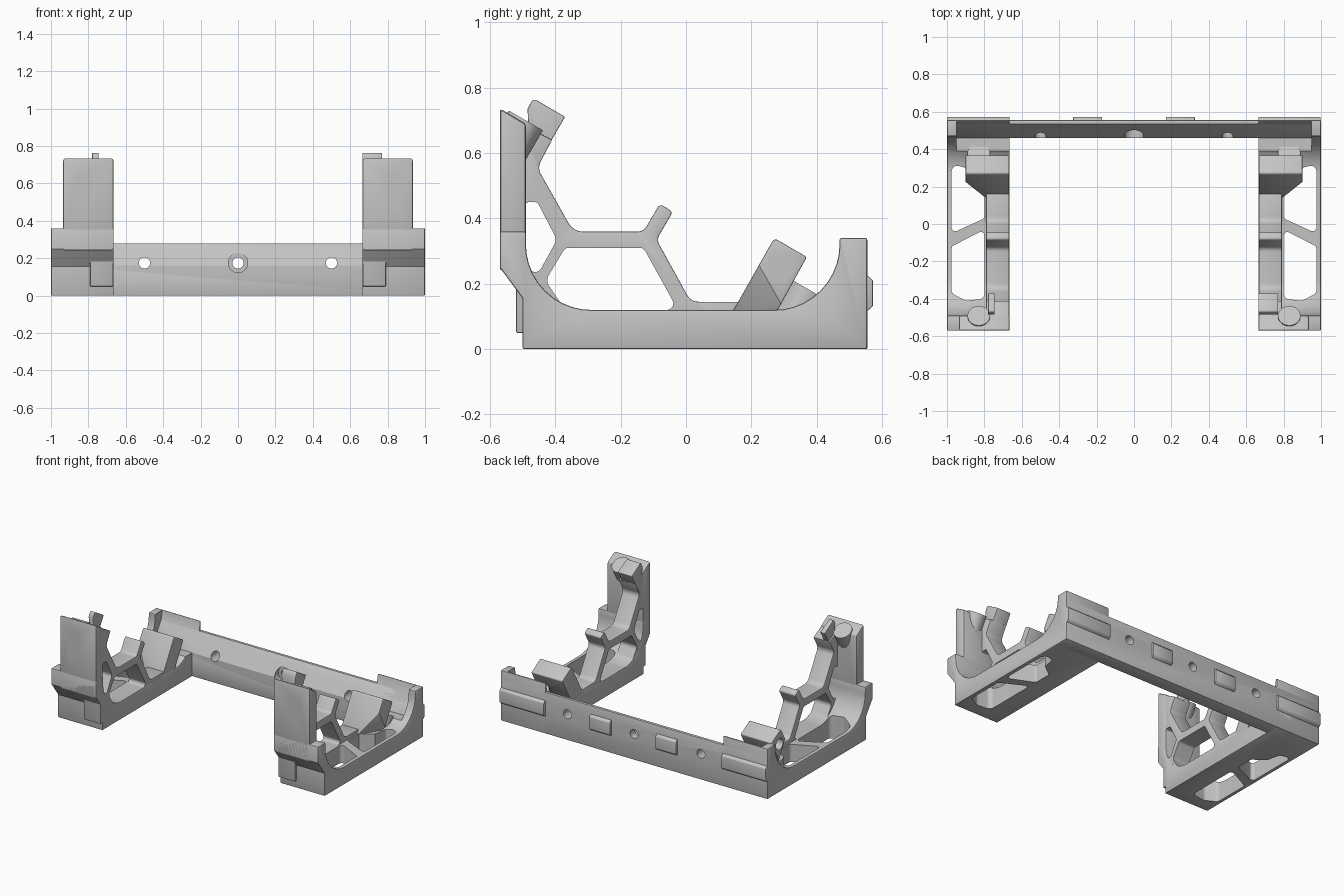
import bpy, bmesh, math
from mathutils import Vector

if "Cube" in bpy.data.objects:
    bpy.data.objects.remove(bpy.data.objects["Cube"])

grey = bpy.data.materials.new("plain_grey")
grey.use_nodes = True
grey.diffuse_color = (0.55, 0.55, 0.55, 1)
grey.node_tree.nodes["Principled BSDF"].inputs["Base Color"].default_value = (0.55, 0.55, 0.55, 1)
parts = []
TILT = Vector((0, 0.5, 0.866))


def finish(name, bm):
    bmesh.ops.recalc_face_normals(bm, faces=bm.faces)
    mesh = bpy.data.meshes.new(name)
    bm.to_mesh(mesh)
    bm.free()
    mesh.materials.append(grey)
    obj = bpy.data.objects.new(name, mesh)
    bpy.context.collection.objects.link(obj)
    parts.append(obj)
    return obj


def rounded(points, steps=10):
    """Points are (a, b) or (a, b, radius); corners with a radius become arcs."""
    out = []
    for i, p in enumerate(points):
        c = Vector(p[:2])
        if len(p) == 2:
            out.append(c)
            continue
        u = (Vector(points[i - 1][:2]) - c).normalized()
        v = (Vector(points[(i + 1) % len(points)][:2]) - c).normalized()
        half = u.angle(v) / 2
        reach, w = p[2] / math.tan(half), math.sin(half)
        for k in range(steps + 1):
            t = k / steps
            a, m, b = (1 - t) ** 2, 2 * w * t * (1 - t), t * t
            out.append((a * (c + u * reach) + m * c + b * (c + v * reach)) / (a + m + b))
    return out


def prism(name, points, lo, hi, axis="x"):
    place = {"x": lambda p, h: (h, p[0], p[1]),
             "y": lambda p, h: (p[0], h, p[1]),
             "z": lambda p, h: (p[0], p[1], h)}[axis]
    bm = bmesh.new()
    rings = [[bm.verts.new(place(p, h)) for p in rounded(points)] for h in (lo, hi)]
    n = len(rings[0])
    for ring in rings:
        bm.faces.new(ring)
    for i in range(n):
        j = (i + 1) % n
        bm.faces.new((rings[0][i], rings[0][j], rings[1][j], rings[1][i]))
    return finish(name, bm)


def rod(name, start, end, radius):
    start, end = Vector(start), Vector(end)
    d = end - start
    bm = bmesh.new()
    bmesh.ops.create_cone(bm, cap_ends=True, segments=40, radius1=radius, radius2=radius, depth=d.length)
    turn = d.to_track_quat("Z", "Y")
    for v in bm.verts:
        v.co = turn @ v.co + (start + end) / 2
    return finish(name, bm)


def slice_off(obj, point, normal):
    bm = bmesh.new()
    bm.from_mesh(obj.data)
    bmesh.ops.bisect_plane(bm, geom=bm.verts[:] + bm.edges[:] + bm.faces[:],
                           plane_co=point, plane_no=normal, clear_outer=True)
    bmesh.ops.holes_fill(bm, edges=[e for e in bm.edges if e.is_boundary])
    bmesh.ops.recalc_face_normals(bm, faces=bm.faces)
    bm.to_mesh(obj.data)
    bm.free()


def shape(obj, cutters=(), bevel=0.006):
    """Soften the edges, subtract the cutters and bake the result."""
    if bevel:
        m = obj.modifiers.new("soft_edges", "BEVEL")
        m.width, m.segments, m.limit_method, m.angle_limit = bevel, 2, "ANGLE", math.radians(40)
    for c in cutters:
        m = obj.modifiers.new("cut", "BOOLEAN")
        m.operation, m.solver, m.object = "DIFFERENCE", "EXACT", c
    bpy.context.view_layer.update()
    mesh = bpy.data.meshes.new_from_object(obj.evaluated_get(bpy.context.evaluated_depsgraph_get()))
    obj.modifiers.clear()
    obj.data = mesh


def discard(cutters):
    for c in cutters:
        parts.remove(c)
        bpy.data.objects.remove(c)


# Rear rail with a sloped upper face and three counterbored holes
rail = prism("rear_rail", [(0.46, 0), (0.46, 0.16), (0.535, 0.28), (0.555, 0.28), (0.555, 0)], -0.99, 0.99)
cuts = []
for x in (-0.5, 0, 0.5):
    cuts.append(rod("cutter", (x, 0.3, 0.175), (x, 0.7, 0.175), 0.03))
    cuts.append(rod("cutter", (x, 0.3, 0.175), (x, 0.505, 0.175), 0.052))
shape(rail, cuts, 0.004)
discard(cuts)

for side, s in (("left", 1), ("right", -1)):
    # Raised pads on the back of the rail
    for kind, a, b in (("outer", 0.665, 0.998), ("inner", 0.17, 0.325)):
        pad = prism(f"{side}_{kind}_pad", [(0.545, 0.115), (0.56, 0.12), (0.572, 0.132), (0.572, 0.21),
                                           (0.56, 0.222), (0.545, 0.227)], s * a, s * b)
        shape(pad, bevel=0.003)

    # Base foot: upturned at both ends, floor opened on both sides of a diagonal rib
    foot = prism(f"{side}_foot", [(-0.5, 0), (-0.5, 0.155), (-0.57, 0.25), (-0.57, 0.36), (-0.49, 0.36),
                                  (-0.49, 0.12, 0.2), (0.47, 0.12, 0.2), (0.47, 0.34), (0.555, 0.34),
                                  (0.555, 0)], s * 0.665, s * 1.0)
    bore_top = Vector((s * 0.83, -0.49, 0.70))
    rear_top = Vector((s * 0.83, 0.38, 0.18))
    front_opening = [(0.975, -0.12, 0.02), (0.975, -0.37, 0.03), (0.9, -0.41, 0.03),
                     (0.8, -0.4, 0.03), (0.8, -0.03, 0.02)]
    rear_opening = [(0.975, -0.05, 0.02), (0.975, 0.32, 0.03), (0.9, 0.3, 0.02),
                    (0.88, 0.21), (0.8, 0.15), (0.8, 0.03, 0.02)]
    flip = lambda pts: [(s * p[0], *p[1:]) for p in pts]
    rear_hole = rod("cutter", rear_top - TILT * 0.3, rear_top + TILT * 0.2, 0.036)
    cuts = [prism("cutter", flip(front_opening), -0.1, 0.5, "z"),
            prism("cutter", flip(rear_opening), -0.1, 0.5, "z"),
            prism("cutter", [(0.38, 0.16), (0.46, 0.16), (0.535, 0.28), (0.6, 0.6), (0.38, 0.6)],
                  s * 0.6, s * 0.95),
            rear_hole]
    shape(foot, cuts)
    discard(cuts[:3])

    # Tilted rear screw boss
    boss = rod(f"{side}_rear_boss", rear_top - TILT * 0.1, rear_top, 0.06)
    shape(boss, [rear_hole], 0)
    discard([rear_hole])

    # Front column and its tilted screw boss, bored from the front
    column = prism(f"{side}_front_column", [(-0.57, 0.24), (-0.57, 0.737), (-0.49, 0.69), (-0.49, 0.24)],
                   s * 0.665, s * 0.935)
    front_boss = rod(f"{side}_front_boss", bore_top - TILT * 0.18, bore_top, 0.06)
    slice_off(front_boss, (0, -0.56, 0), (0, -1, 0))
    cuts = [rod("cutter", bore_top - TILT * 0.5, bore_top - TILT * 0.05, 0.047),
            rod("cutter", bore_top - TILT * 0.5, bore_top + TILT * 0.2, 0.034)]
    shape(column, cuts, 0.01)
    shape(front_boss, cuts, 0)
    discard(cuts)

    # Inner truss with two windows
    truss = prism(f"{side}_truss", [
        (-0.52, 0.05), (-0.52, 0.7), (-0.41, 0.64), (-0.455, 0.555, 0.04), (-0.345, 0.36, 0.05),
        (-0.13, 0.36, 0.03), (-0.08, 0.445, 0.012), (-0.04, 0.42, 0.012), (-0.09, 0.335, 0.03),
        (0.015, 0.145, 0.04), (0.17, 0.145), (0.17, 0.05)], s * 0.667, s * 0.79)
    cuts = [prism("cutter", [(-0.495, 0.45, 0.015), (-0.455, 0.45, 0.015), (-0.395, 0.335, 0.03),
                             (-0.45, 0.235, 0.02), (-0.495, 0.24, 0.015)], s * 0.5, s * 1.2),
            prism("cutter", [(-0.37, 0.31, 0.02), (-0.13, 0.31, 0.02), (-0.025, 0.12, 0.02),
                             (-0.37, 0.12, 0.03), (-0.43, 0.21, 0.03)], s * 0.5, s * 1.2)]
    shape(truss, cuts, 0.003)
    discard(cuts)

    # Stop tab at the top of the truss
    a, b = (0.665, 0.77) if s > 0 else (-0.78, -0.745)
    tab = prism(f"{side}_stop_tab", [(-0.48, 0.62), (-0.485, 0.735), (-0.468, 0.768, 0.012),
                                     (-0.37, 0.711, 0.005), (-0.455, 0.565)], a, b)
    shape(tab, bevel=0.003)

    # Tilted rear rest block with a cut corner and a side pin hole
    rest = prism(f"{side}_rear_rest", [(0.14, 0.11), (0.27, 0.34, 0.012), (0.37, 0.282, 0.008), (0.275, 0.11)],
                 s * 0.667, s * 0.9)
    p, q, r = (Vector(v) for v in ((s * 0.82, 0.16, 0.145), (s * 0.9, 0.225, 0.255), (s * 0.9, 0.29, 0.14)))
    normal = (q - p).cross(r - p)
    slice_off(rest, p, normal if normal.x * s > 0 else -normal)
    pin = rod("cutter", (s * 0.8, 0.285, 0.245), (s * 1.1, 0.285, 0.245), 0.038)
    shape(rest, [pin], 0.003)
    discard([pin])

# Smooth shading with sharp edges kept
for obj in bpy.context.view_layer.objects:
    obj.select_set(obj in parts)
bpy.context.view_layer.objects.active = parts[0]
bpy.ops.object.shade_smooth_by_angle(angle=math.radians(30))
